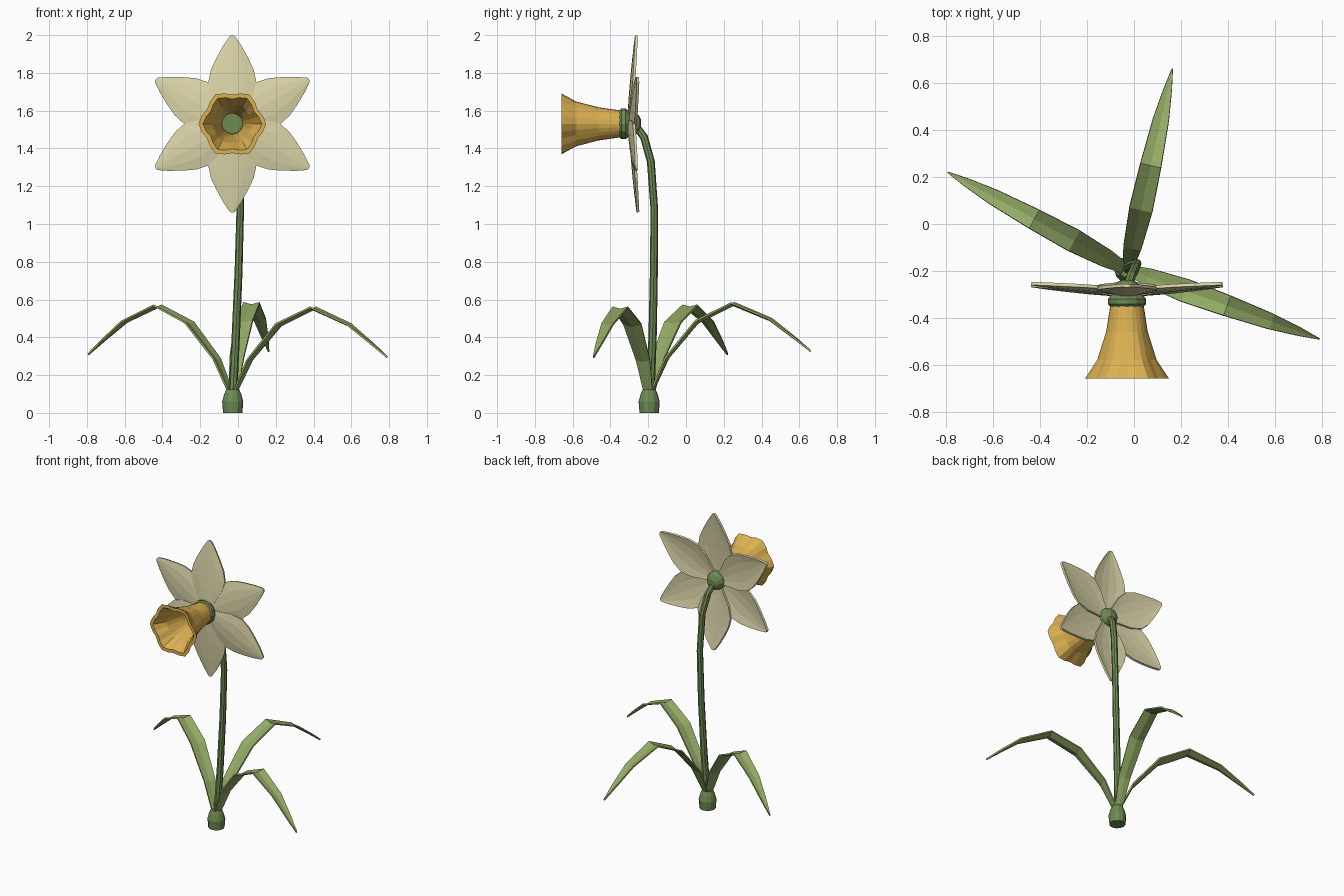
import bpy
from math import sin, cos, pi, radians
from mathutils import Vector, Matrix

if "Cube" in bpy.data.objects:
    bpy.data.objects.remove(bpy.data.objects["Cube"])


def material(name, rgb):
    m = bpy.data.materials.new(name)
    m.diffuse_color = (*rgb, 1)
    m.use_nodes = True
    m.node_tree.nodes["Principled BSDF"].inputs["Base Color"].default_value = m.diffuse_color
    return m


STEM = material("stem_green", (0.155, 0.255, 0.085))
LEAF = material("leaf_green", (0.29, 0.40, 0.13))
CREAM = material("cream", (0.72, 0.67, 0.40))
GOLD = material("gold", (0.72, 0.44, 0.085))


def loft(name, rows, mat, closed=True, caps=True, thickness=0):
    """Skin consecutive rows of points with quads."""
    n = len(rows[0])
    verts = [p for row in rows for p in row]
    faces = []
    for i in range(len(rows) - 1):
        for j in range(n if closed else n - 1):
            k = (j + 1) % n
            faces.append((i * n + j, i * n + k, (i + 1) * n + k, (i + 1) * n + j))
    if closed and caps:
        faces.append(tuple(reversed(range(n))))
        faces.append(tuple(range(len(verts) - n, len(verts))))
    me = bpy.data.meshes.new(name)
    me.from_pydata(verts, [], faces)
    me.materials.append(mat)
    ob = bpy.data.objects.new(name, me)
    bpy.context.collection.objects.link(ob)
    if thickness:
        s = ob.modifiers.new("thickness", 'SOLIDIFY')
        s.thickness = thickness
        s.offset = 0
    return ob


def y_ring(y, r, n, wave=0):
    """Ring around the flower axis, with optional six-lobed ruffle."""
    pts = []
    for i in range(n):
        a = 2 * pi * i / n
        q = r * (1 + wave * cos(6 * a))
        pts.append((FX + q * cos(a), y, FZ - q * sin(a) * -1))
    return pts


FX, FZ = -0.03, 1.53
BASE = Vector((-0.028, -0.195, 0))

# Bulb neck at the ground
loft("bulb_base", [[(BASE.x + r * cos(2 * pi * i / 12), BASE.y + r * sin(2 * pi * i / 12), z)
                    for i in range(12)]
                   for z, r in [(0, 0.051), (0.06, 0.056), (0.10, 0.045), (0.125, 0.034)]], STEM)

# Stem: tapered tube swept along a bent path
path = [Vector(p) for p in [(-0.028, -0.19, 0.08), (-0.012, -0.177, 0.4), (0.003, -0.17, 0.75),
                            (0.012, -0.168, 1.08), (0.006, -0.186, 1.33),
                            (-0.012, -0.222, 1.46), (-0.03, -0.275, 1.53)]]
rows = []
for i, p in enumerate(path):
    t = (path[min(i + 1, len(path) - 1)] - path[max(i - 1, 0)]).normalized()
    v = t.cross(Vector((1, 0, 0))).normalized()
    u = v.cross(t)
    r = 0.023 - 0.001 * i if i < 4 else 0.021
    rows.append([p + (u * cos(2 * pi * j / 8) - v * sin(2 * pi * j / 8)) * -r for j in range(8)])
loft("stem", rows, STEM)

# Ovary and collar behind the trumpet
loft("flower_hub", [y_ring(y, r, 12) for y, r in
                    [(-0.365, 0.05), (-0.352, 0.072), (-0.342, 0.081), (-0.32, 0.081),
                     (-0.30, 0.066), (-0.27, 0.058), (-0.25, 0.046), (-0.238, 0.022)]][::-1], STEM)

# Trumpet: outer wall, rim, then inner wall
profile = [(-0.345, 0.071, 0), (-0.46, 0.088, 0.01), (-0.58, 0.122, 0.04), (-0.66, 0.167, 0.075),
           (-0.66, 0.144, 0.085), (-0.58, 0.103, 0.04), (-0.46, 0.072, 0.01), (-0.36, 0.055, 0)]
loft("trumpet", [y_ring(y, r, 24, w) for y, r, w in profile], GOLD, caps=False)

# Six petals, alternate ones set slightly back
petal = [(0.04, 0.04), (0.09, 0.068), (0.15, 0.105), (0.225, 0.126), (0.29, 0.112),
         (0.35, 0.084), (0.42, 0.045), (0.468, 0.012)]
for k in range(6):
    rot = Matrix.Rotation(radians(60 * k), 3, 'Y')
    rows = []
    for d, w in petal:
        row = []
        for s in (-1, -0.5, 0, 0.5, 1):
            y = -0.303 + 0.04 * (d / 0.47) ** 1.5 + 0.014 * s * s * (w / 0.126) + 0.008 * (k % 2)
            row.append(rot @ Vector((s * w, y, d - 0.004 * s * s)) + Vector((FX, 0, FZ)))
        rows.append(row)
    loft(f"petal_{k + 1}", rows, CREAM, closed=False, thickness=0.014)

# Three arching strap leaves with a shallow channel
arch = [(0.0, 0.08, 0.022), (0.11, 0.28, 0.039), (0.30, 0.47, 0.05), (0.52, 0.56, 0.045),
        (0.75, 0.475, 0.034), (0.90, 0.375, 0.018), (1.0, 0.305, 0.003)]
for name, tip, lift in [("leaf_left", (-0.793, 0.22), 0.005), ("leaf_right", (0.79, -0.49), -0.01),
                        ("leaf_back", (0.163, 0.66), 0.022)]:
    reach = Vector((tip[0], tip[1], 0)) - BASE
    side = Vector((-reach.y, reach.x, 0)).normalized()
    rows = []
    for f, z, w in arch:
        c = BASE + reach * f
        rows.append([c + side * w * s + Vector((0, 0, z + lift * f ** 0.5 + 0.25 * w * (abs(s) - 0.5)))
                     for s in (-1, 0, 1)])
    loft(name, rows, LEAF, closed=False, thickness=0.01)
